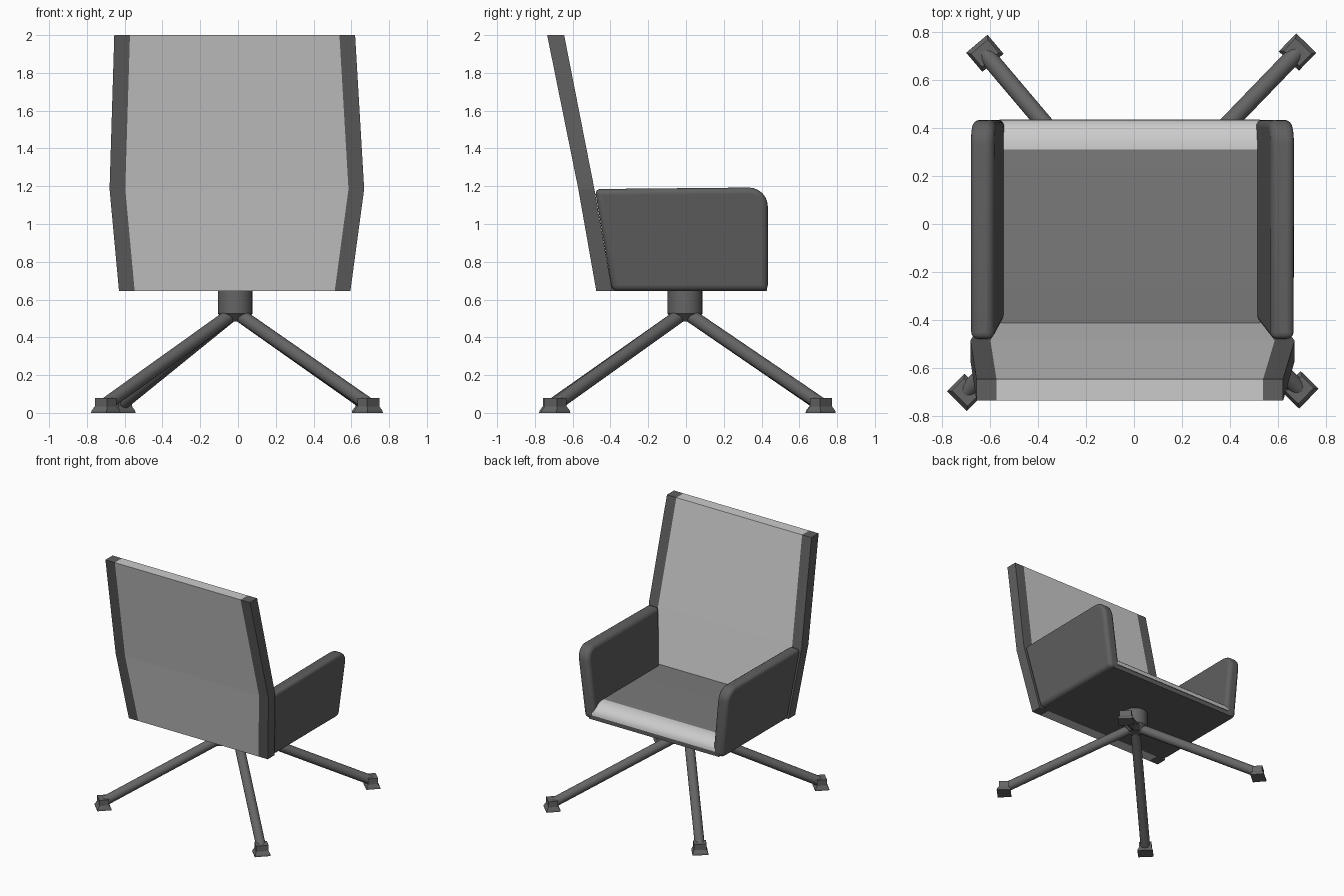
import bpy, bmesh, math
from mathutils import Vector

if "Cube" in bpy.data.objects:
    bpy.data.objects.remove(bpy.data.objects["Cube"])


def material(name, v):
    m = bpy.data.materials.new(name)
    m.diffuse_color = (v, v, v, 1)
    m.use_nodes = True
    m.node_tree.nodes["Principled BSDF"].inputs["Base Color"].default_value = m.diffuse_color
    return m


LIGHT = material("light grey fabric", 0.60)
MID = material("mid grey seat", 0.19)
DARK = material("dark grey shell", 0.115)
METAL = material("dark grey metal", 0.13)


def finish(name, bm, mats, smooth=True, bevel=0.0):
    bmesh.ops.recalc_face_normals(bm, faces=bm.faces)
    me = bpy.data.meshes.new(name)
    bm.to_mesh(me)
    bm.free()
    for m in mats:
        me.materials.append(m)
    ob = bpy.data.objects.new(name, me)
    bpy.context.collection.objects.link(ob)
    bpy.context.view_layer.objects.active = ob
    ob.select_set(True)
    if bevel:
        b = ob.modifiers.new("bevel", 'BEVEL')
        b.width, b.segments, b.limit_method = bevel, 4, 'ANGLE'
        b.angle_limit = math.radians(50)
    if smooth:
        bpy.ops.object.shade_smooth_by_angle(angle=math.radians(40))
    ob.select_set(False)
    return ob


def loft(bm, rings):
    """Skin closed rings of equal length and cap both ends."""
    vs = [[bm.verts.new(p) for p in r] for r in rings]
    n = len(vs[0])
    for a, b in zip(vs, vs[1:]):
        for i in range(n):
            j = (i + 1) % n
            bm.faces.new((a[i], a[j], b[j], b[i]))
    bm.faces.new(vs[0][::-1])
    bm.faces.new(vs[-1])


# backrest levels: z, rear y, front y, left x, right x
LEVELS = [(0.645, -0.475, -0.39, -0.63, 0.595),
          (1.185, -0.57, -0.485, -0.68, 0.668),
          (2.0, -0.735, -0.645, -0.655, 0.62)]
W = 0.083


def back_piece(name, span, mat):
    rings = []
    for z, yb, yf, l, r in LEVELS:
        a, b = span(l, r)
        rings.append([(a, yb, z), (b, yb, z), (b, yf, z), (a, yf, z)])
    bm = bmesh.new()
    loft(bm, rings)
    finish(name, bm, [mat], smooth=False)


back_piece("back_panel", lambda l, r: (l + W, r - W), LIGHT)
back_piece("back_edge_left", lambda l, r: (l, l + W), DARK)
back_piece("back_edge_right", lambda l, r: (r - W, r), DARK)


# armrests: side profile with rounded upper front corner, leaning outwards
def arm(name, x_low, x_high, sign):
    R = 0.10
    prof = [(-0.39, 0.645), (0.433, 0.645)]
    for i in range(7):
        t = math.radians(90 * i / 6)
        prof.append((0.433 - R + R * math.cos(t), 1.193 - R + R * math.sin(t)))
    prof.append((-0.483, 1.185))

    def x_at(z):
        return x_low + (x_high - x_low) * (z - 0.645) / 0.54
    rings = [[(x_at(z) - sign * d, y, z) for y, z in prof] for d in (0, 0.098)]
    bm = bmesh.new()
    loft(bm, rings)
    finish(name, bm, [DARK], bevel=0.03)


arm("armrest_left", -0.63, -0.68, -1)
arm("armrest_right", 0.595, 0.668, 1)

# shell floor under the cushion
bm = bmesh.new()
loft(bm, [[(x, -0.39, 0.645), (x, 0.43, 0.645), (x, 0.43, 0.69), (x, -0.4, 0.69)]
          for x in (-0.59, 0.555)])
finish("shell_floor", bm, [DARK])

# seat cushion with a light rolled front edge
prof = [(-0.40, 0.68), (-0.415, 0.765), (0.31, 0.765)]
for i in range(1, 8):
    t = math.radians(90 * (1 - i / 7))
    prof.append((0.31 + 0.125 * math.cos(t), 0.68 + 0.085 * math.sin(t)))
bm = bmesh.new()
loft(bm, [[(x, y, z) for y, z in prof] for x in (-0.56, 0.525)])
for f in bm.faces:
    f.material_index = 1 if f.calc_center_median().y > 0.31 else 0
finish("seat_cushion", bm, [MID, LIGHT])

# swivel hub, tapered at the bottom
HX, HY = -0.015, -0.005
bm = bmesh.new()
loft(bm, [[(HX + r * math.cos(k * math.tau / 24), HY + r * math.sin(k * math.tau / 24), z)
           for k in range(24)]
          for r, z in ((0.05, 0.483), (0.092, 0.525), (0.092, 0.65))])
finish("swivel_hub", bm, [METAL])

# four splayed legs with flared feet
FEET = {"rear_left": (-0.70, -0.70), "rear_right": (0.69, -0.69),
        "front_left": (-0.62, 0.71), "front_right": (0.68, 0.715)}
for key, (fx, fy) in FEET.items():
    top, end = Vector((HX, HY, 0.535)), Vector((fx, fy, 0.045))
    d = (end - top).normalized()
    side = d.cross(Vector((0, 0, 1))).normalized()
    up = side.cross(d)
    bm = bmesh.new()
    loft(bm, [[c + 0.036 * (side * math.cos(k * math.tau / 16) + up * math.sin(k * math.tau / 16))
               for k in range(16)] for c in (top, end)])
    finish("leg_" + key, bm, [METAL])
    out = Vector((d.x, d.y, 0)).normalized()
    bm = bmesh.new()
    loft(bm, [[Vector((fx, fy, z)) + out * a * u + side * b * v
               for u, v in ((-1, -1), (1, -1), (1, 1), (-1, 1))]
              for z, a, b in ((0, 0.052, 0.058), (0.012, 0.05, 0.056),
                              (0.035, 0.036, 0.046), (0.08, 0.036, 0.046))])
    finish("foot_" + key, bm, [METAL], smooth=False)
